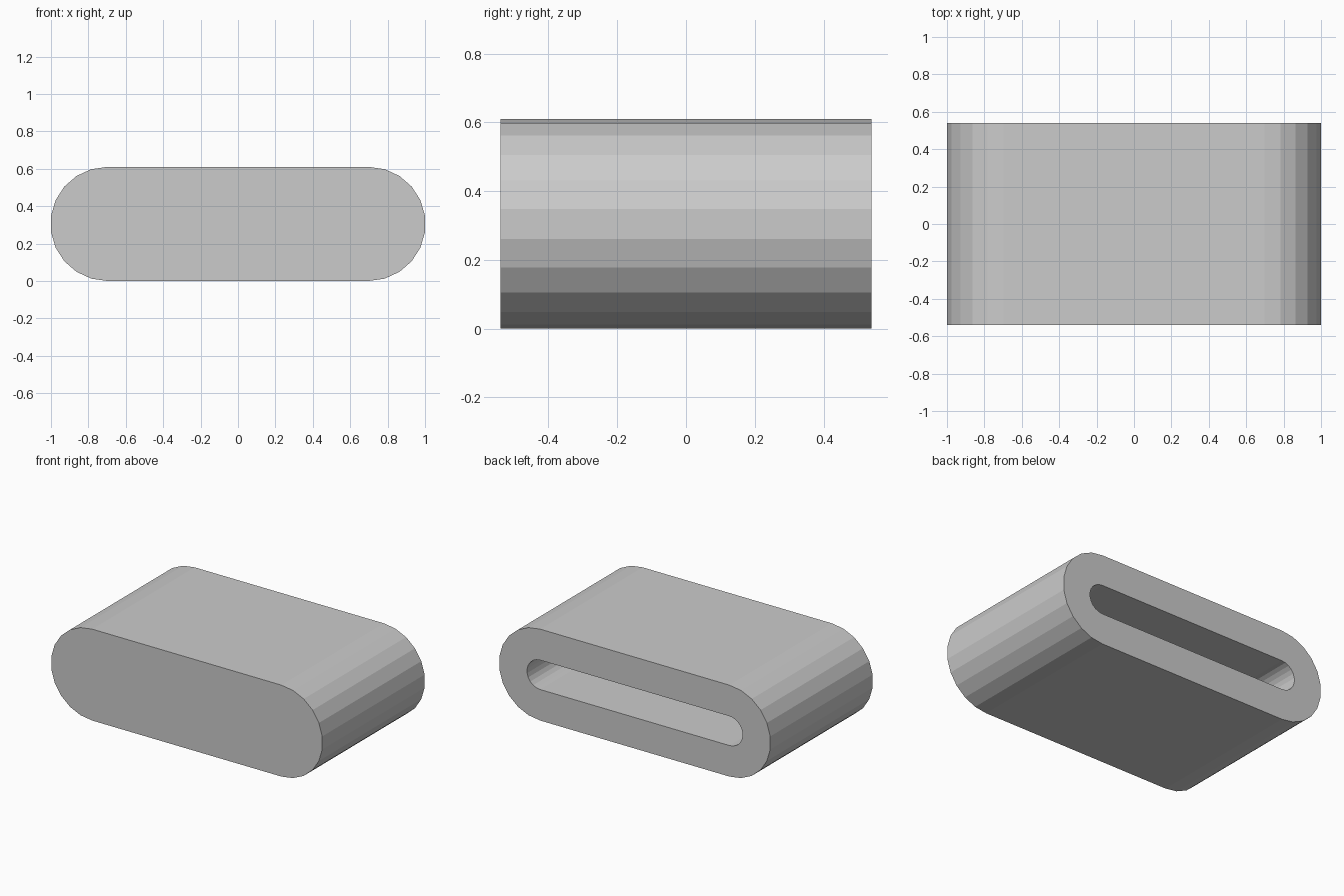
import bpy, bmesh, math

if "Cube" in bpy.data.objects:
    bpy.data.objects.remove(bpy.data.objects["Cube"])

HALF_DEPTH = 0.54
MID_Z = 0.305
END_X = 0.698      # centre of each rounded end
OUTER_R = 0.305
WALL = 0.207
SEGMENTS = 11      # facets per rounded end


def stadium(bm, radius, y):
    """Ring of vertices: a bar with two half-round ends in the XZ plane."""
    ring = []
    for side, start in ((1, -math.pi / 2), (-1, math.pi / 2)):
        for i in range(SEGMENTS + 1):
            a = start + math.pi * i / SEGMENTS
            ring.append(bm.verts.new((side * END_X + radius * math.cos(a), y,
                                      MID_Z + radius * math.sin(a))))
    return ring


def bridge(bm, a, b):
    n = len(a)
    for i in range(n):
        j = (i + 1) % n
        bm.faces.new((a[i], a[j], b[j], b[i]))


bm = bmesh.new()
# Closed front, outer shell, open back rim, slot walls, slot floor
rings = [
    stadium(bm, OUTER_R, -HALF_DEPTH),
    stadium(bm, OUTER_R, HALF_DEPTH),
    stadium(bm, OUTER_R - WALL, HALF_DEPTH),
    stadium(bm, OUTER_R - WALL, -HALF_DEPTH + WALL),
]
for a, b in zip(rings, rings[1:]):
    bridge(bm, a, b)
bm.faces.new(rings[0])
bm.faces.new(rings[-1])
bmesh.ops.recalc_face_normals(bm, faces=bm.faces[:])

mesh = bpy.data.meshes.new("slotted_sleeve")
bm.to_mesh(mesh)
bm.free()
bpy.context.collection.objects.link(bpy.data.objects.new("slotted_sleeve", mesh))
